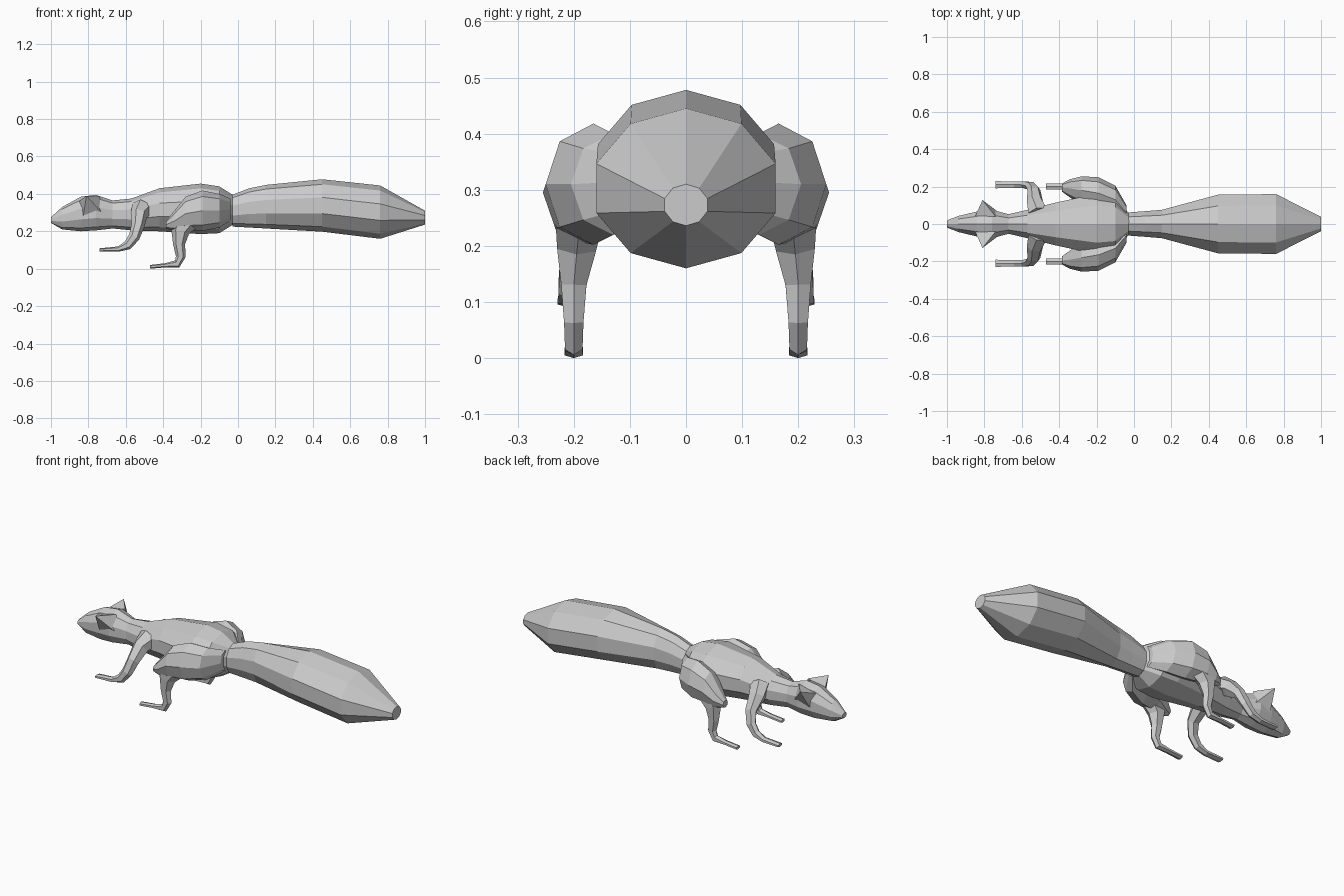
import bpy
import bmesh
from math import cos, sin, pi
from mathutils import Vector

default_cube = bpy.data.objects.get("Cube")
if default_cube:
    bpy.data.objects.remove(default_cube, do_unlink=True)


def finish(name, bm, mirrored):
    """Turn a bmesh into a flat shaded object, optionally mirrored across y."""
    bmesh.ops.recalc_face_normals(bm, faces=bm.faces)
    mesh = bpy.data.meshes.new(name)
    bm.to_mesh(mesh)
    bm.free()
    obj = bpy.data.objects.new(name, mesh)
    bpy.context.scene.collection.objects.link(obj)
    if mirrored:
        mirror = obj.modifiers.new("Mirror", 'MIRROR')
        mirror.use_axis = (False, True, False)
        mirror.use_mirror_merge = False
    return obj


def loft(name, sections, sides, follow_path=False, mirrored=False):
    """Skin sections of (x, y, z, half width, half depth) with closed ends."""
    bm = bmesh.new()
    centres = [Vector(section[:3]) for section in sections]
    last = len(centres) - 1
    rings = []
    for i, (centre, section) in enumerate(zip(centres, sections)):
        half_width, half_depth = section[3:]
        tangent = Vector((-1, 0, 0))
        if follow_path:
            tangent = (centres[min(i + 1, last)] - centres[max(i - 1, 0)]).normalized()
        side = Vector((0, 1, 0))
        side = (side - tangent * side.dot(tangent)).normalized()
        up = side.cross(tangent)
        ring = []
        for k in range(sides):
            angle = pi / 2 + 2 * pi * k / sides
            offset = side * half_width * cos(angle) + up * half_depth * sin(angle)
            ring.append(bm.verts.new(centre + offset))
        rings.append(ring)
    for ring, following in zip(rings, rings[1:]):
        for k in range(sides):
            n = (k + 1) % sides
            bm.faces.new((ring[k], ring[n], following[n], following[k]))
    bm.faces.new(rings[0])
    bm.faces.new(rings[-1])
    return finish(name, bm, mirrored)


def profile(name, outline, sides):
    """Loft along x from stations of (x, bottom, top, half width)."""
    sections = [(x, 0, (low + high) / 2, width, (high - low) / 2)
                for x, low, high, width in outline]
    return loft(name, sections, sides)


# Head and torso, from the nose to the rump
profile("head_and_torso", [
    (-1, .245, .275, .02),
    (-.94, .21, .33, .045),
    (-.84, .2, .385, .07),
    (-.76, .205, .395, .08),
    (-.67, .215, .365, .055),
    (-.57, .205, .375, .08),
    (-.42, .2, .43, .12),
    (-.2, .185, .455, .17),
    (-.1, .19, .44, .155),
    (-.02, .24, .39, .05),
], sides=10)

# Bushy tail
profile("tail", [
    (-.03, .225, .395, .065),
    (.06, .22, .43, .072),
    (.15, .215, .448, .08),
    (.45, .198, .478, .165),
    (.76, .16, .445, .168),
    (1, .236, .31, .04),
], sides=10)

# Ears: pyramids leaning out from the head
bm = bmesh.new()
tip = bm.verts.new((-.81, .128, .39))
base = [bm.verts.new(point) for point in (
    (-.85, .04, .36), (-.74, .04, .385), (-.72, .06, .29), (-.83, .06, .27))]
bm.faces.new(base)
for k in range(len(base)):
    bm.faces.new((base[k - 1], base[k], tip))
finish("ears", bm, mirrored=True)

# Front legs, from the shoulder to the paw
loft("front_legs", [
    (-.51, .06, .325, .05, .06),
    (-.53, .12, .285, .045, .045),
    (-.535, .18, .23, .03, .035),
    (-.555, .205, .17, .023, .03),
    (-.59, .21, .125, .02, .025),
    (-.64, .21, .105, .02, .014),
    (-.74, .21, .1, .022, .009),
], sides=6, follow_path=True, mirrored=True)

# Haunches
loft("haunches", [
    (-.04, .06, .315, .04, .06),
    (-.1, .13, .31, .075, .09),
    (-.19, .165, .31, .085, .108),
    (-.28, .18, .295, .075, .09),
    (-.34, .19, .255, .05, .055),
    (-.385, .195, .235, .022, .02),
], sides=8, mirrored=True)

# Hind legs, from the knee to the foot
loft("hind_legs", [
    (-.27, .19, .27, .05, .075),
    (-.31, .195, .2, .04, .05),
    (-.315, .2, .13, .026, .032),
    (-.306, .2, .065, .02, .026),
    (-.325, .2, .025, .018, .022),
    (-.39, .2, .018, .018, .011),
    (-.47, .2, .01, .019, .01),
], sides=6, follow_path=True, mirrored=True)
